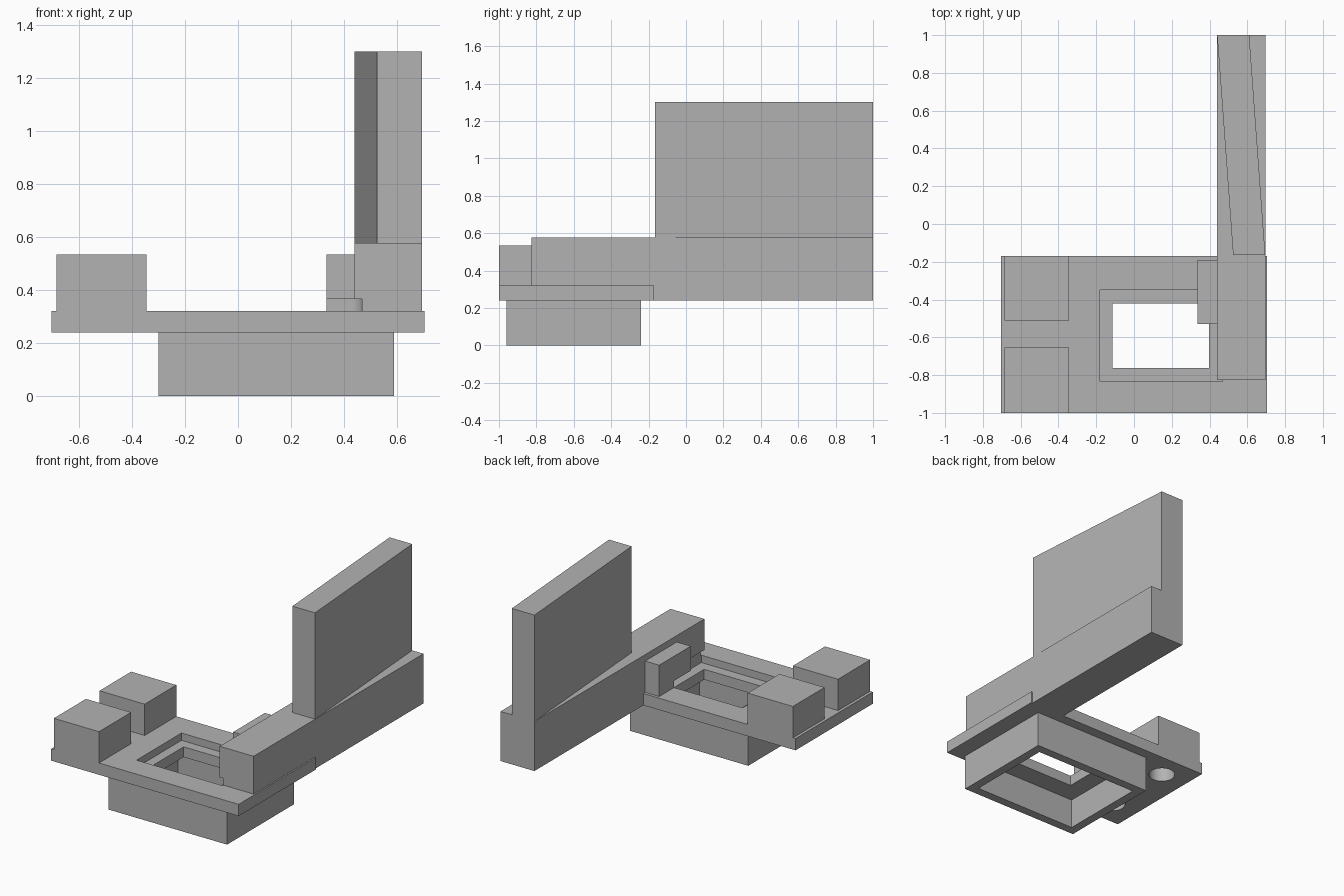
import bpy, bmesh, math
from mathutils import Vector

default = bpy.data.objects.get("Cube")
if default:
    bpy.data.objects.remove(default, do_unlink=True)

GREY = (0.45, 0.45, 0.45, 1.0)
mat = bpy.data.materials.new("plain grey")
mat.use_nodes = True
mat.diffuse_color = GREY
mat.node_tree.nodes["Principled BSDF"].inputs["Base Color"].default_value = GREY


def prism(name, outline, direction):
    """Extrude a closed outline of 3D points along a direction."""
    bm = bmesh.new()
    base = bm.faces.new([bm.verts.new(p) for p in outline])
    out = bmesh.ops.extrude_face_region(bm, geom=[base], use_keep_orig=True)
    moved = [v for v in out["geom"] if isinstance(v, bmesh.types.BMVert)]
    bmesh.ops.translate(bm, verts=moved, vec=Vector(direction))
    bmesh.ops.recalc_face_normals(bm, faces=bm.faces)
    mesh = bpy.data.meshes.new(name)
    bm.to_mesh(mesh)
    bm.free()
    mesh.materials.append(mat)
    obj = bpy.data.objects.new(name, mesh)
    bpy.context.collection.objects.link(obj)
    return obj


def upright(name, plan, z0, z1):
    return prism(name, [(x, y, z0) for x, y in plan], (0, 0, z1 - z0))


def box(name, x0, x1, y0, y1, z0, z1):
    return upright(name, [(x0, y0), (x1, y0), (x1, y1), (x0, y1)], z0, z1)


def circle(cx, cy, r, n=32):
    return [(cx + r * math.cos(math.tau * i / n), cy + r * math.sin(math.tau * i / n))
            for i in range(n)]


def cut(obj, *cutters):
    bpy.context.view_layer.objects.active = obj
    for cutter in cutters:
        mod = obj.modifiers.new("cut", "BOOLEAN")
        mod.operation = "DIFFERENCE"
        mod.solver = "EXACT"
        mod.object = cutter
        bpy.ops.object.modifier_apply(modifier=mod.name)


# Base plate and the collar under it
plate = box("base_plate", -0.705, 0.705, -1.0, -0.17, 0.24, 0.32)
collar = box("lower_collar", -0.30, 0.59, -0.96, -0.24, 0.0, 0.24)

# Long side arm: thin over the plate, full depth behind it
arm_side = [(-0.825, 0.32), (-0.17, 0.32), (-0.17, 0.24), (1.0, 0.24), (1.0, 0.577), (-0.825, 0.577)]
arm = prism("side_arm", [(0.44, y, z) for y, z in arm_side], (0.255, 0, 0))

# Tall slanted blade on the arm
blade = upright("tall_blade", [(0.525, -0.165), (0.695, -0.165), (0.61, 1.0), (0.44, 1.0)], 0.577, 1.3)

# Small stop block beside the arm, and two corner posts
stop = box("stop_block", 0.335, 0.44, -0.53, -0.19, 0.32, 0.533)
posts = [box("rear_post", -0.685, -0.345, -0.51, -0.17, 0.32, 0.533),
         box("front_post", -0.685, -0.345, -1.0, -0.655, 0.32, 0.533)]

# Cutters: pocket with one rounded corner, opening, collar cavity, post holes
r = 0.05
corner = [(0.468 - r + r * math.cos(math.pi / 2 * i / 8), -0.35 - r + r * math.sin(math.pi / 2 * i / 8))
          for i in range(9)]
pocket = upright("pocket_cutter", [(-0.18, -0.833), (0.468, -0.833)] + corner + [(-0.18, -0.35)],
                 0.27, 0.366)
opening = box("opening_cutter", -0.115, 0.397, -0.762, -0.42, -0.1, 0.3)
cavity = box("cavity_cutter", -0.24, 0.53, -0.90, -0.30, -0.1, 0.2)
holes = [upright("hole_cutter", circle(-0.515, y, 0.082), 0.1, 0.45) for y in (-0.34, -0.828)]

cut(plate, pocket, opening, *holes)
cut(collar, cavity, opening)
cut(arm, pocket)
cut(stop, pocket)
for post, hole in zip(posts, holes):
    cut(post, hole)

for cutter in [pocket, opening, cavity] + holes:
    bpy.data.objects.remove(cutter, do_unlink=True)

# Smooth the round holes and keep every edge sharp
bpy.ops.object.select_all(action="DESELECT")
for obj in [plate, collar, arm, blade, stop] + posts:
    obj.select_set(True)
bpy.context.view_layer.objects.active = plate
bpy.ops.object.shade_smooth_by_angle(angle=math.radians(30))
